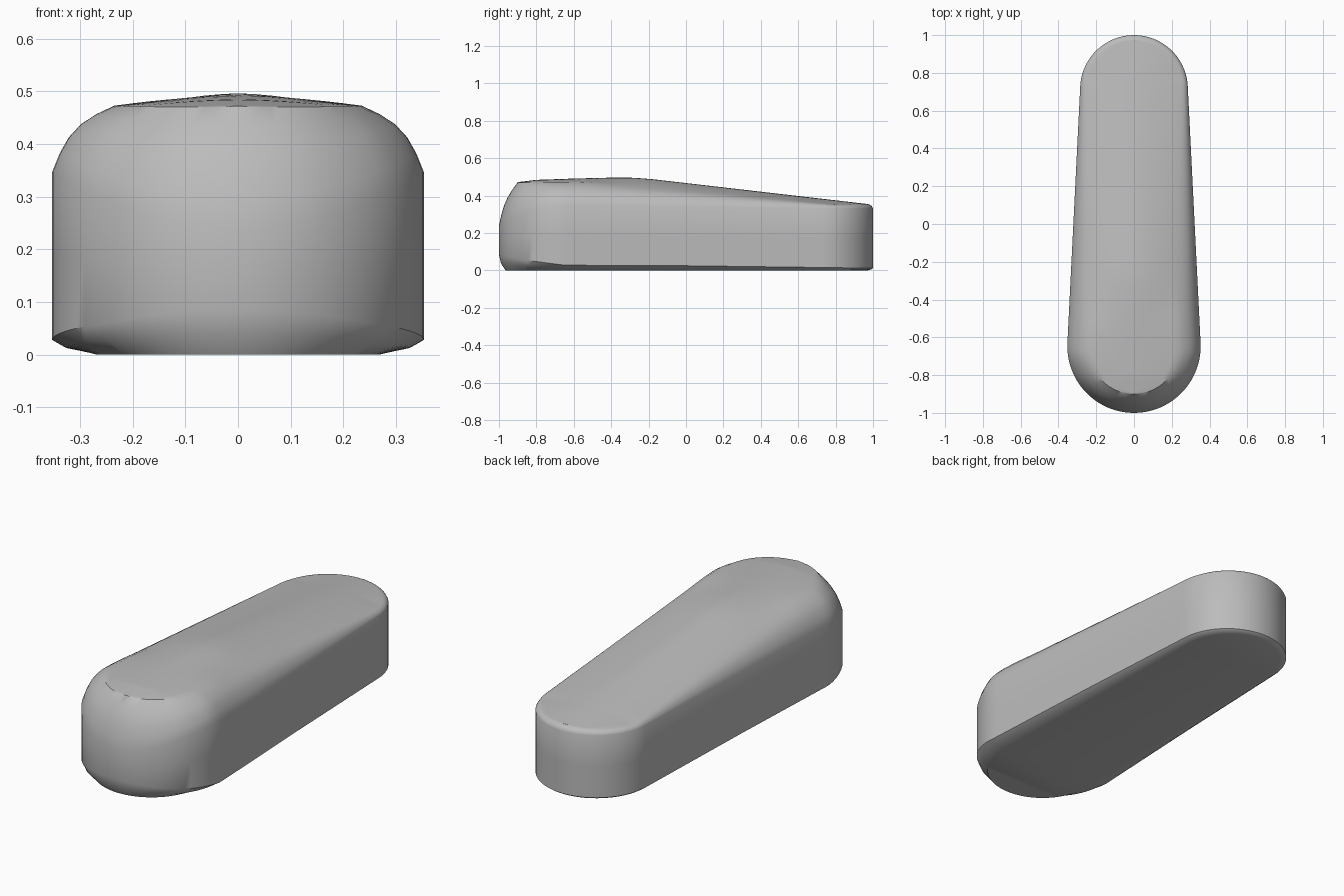
import bpy, bmesh, math

cube = bpy.data.objects.get("Cube")
if cube:
    bpy.data.objects.remove(cube, do_unlink=True)

FRONT_R, BACK_R = 0.353, 0.285
FRONT_Y, BACK_Y = FRONT_R - 1, 1 - BACK_R
ARC, SIDE, ACROSS, BEVEL = 20, 24, 14, 5


def profile(y, points):
    """Piecewise linear height or width along the length."""
    for (a, va), (b, vb) in zip(points, points[1:]):
        if y <= b:
            t = max(0, (y - a) / (b - a))
            return va + (vb - va) * t
    return points[-1][1]


# Lengthwise profiles
WALL_TOP = [(-1, .24), (-.97, .262), (-.85, .315), (-.7, .347), (-.5, .343), (1, .33)]
WALL_BASE = [(-1, .085), (-.9, .06), (-.65, .028), (0, .025), (1, .012)]
SHOULDER = [(-1, .47), (-.55, .473), (.8, .352), (1, .354)]
CROWN = [(-.9, .472), (-.8, .484), (-.6, .491), (-.4, .496), (-.3, .496),
         (-.2, .49), (.97, .355)]
INSET = [(-1, .1), (-.65, .118), (-.4, .116), (.75, .035), (1, .025)]
BASE_INSET = [(-1, .035), (-.65, .09), (.7, .04), (1, .03)]


def half_outline():
    """Right half of the tapered capsule, nose to tail: x, y, normal."""
    tilt = math.asin((FRONT_R - BACK_R) / (BACK_Y - FRONT_Y))
    turn = math.pi / 2 + tilt
    pts = []
    for i in range(ARC + 1):
        a = -math.pi / 2 + turn * i / ARC
        pts.append((FRONT_R, FRONT_Y, a))
    for i in range(1, SIDE):
        t = i / SIDE
        pts.append((FRONT_R + (BACK_R - FRONT_R) * t,
                    FRONT_Y + (BACK_Y - FRONT_Y) * t, tilt))
    for i in range(ARC + 1):
        a = tilt + (math.pi / 2 - tilt) * i / ARC
        pts.append((BACK_R, BACK_Y, a))
    return [(r * math.cos(a), cy + r * math.sin(a), math.cos(a), math.sin(a))
            for r, cy, a in pts]


def section(x, y, nx, ny):
    """Half cross-section at one outline point, underside to shoulder."""
    low, high = profile(y, WALL_BASE), profile(y, WALL_TOP)
    top, d, b = profile(y, SHOULDER), profile(y, INSET), profile(y, BASE_INSET)
    pts = [(x - nx * b, y - ny * b, 0)]
    pts.append((x - nx * b * .3, y - ny * b * .3, low * .45))
    pts += [(x, y, low), (x, y, (low + high) / 2)]
    for k in range(BEVEL + 1):
        t = k / BEVEL
        bulge = d * .14 * math.sin(math.pi * t)
        inset = d * t - bulge
        pts.append((x - nx * inset, y - ny * inset,
                    high + (top - high) * t + bulge))
    return pts


bm = bmesh.new()
rows = []
for point in half_outline():
    right = section(*point)
    left = [(-x, y, z) for x, y, z in reversed(right)]
    ex, ey, ez = right[-1]
    rise = max(0, profile(ey, CROWN) - ez)
    # Domed top between the two shoulders
    cap = []
    for k in range(1, ACROSS):
        t = 1 - 2 * k / ACROSS
        cap.append((ex * t, ey, ez + rise * (1 - abs(t) ** 1.7)))
    rows.append([bm.verts.new(p) for p in right + cap + left])

# Skin between sections; the wrap-around face makes the flat underside
for a, b in zip(rows, rows[1:]):
    for k in range(len(a)):
        n = (k + 1) % len(a)
        bm.faces.new((a[k], a[n], b[n], b[k]))
bmesh.ops.remove_doubles(bm, verts=bm.verts, dist=0.0002)
bmesh.ops.recalc_face_normals(bm, faces=bm.faces)

mesh = bpy.data.meshes.new("body")
bm.to_mesh(mesh)
bm.free()
body = bpy.data.objects.new("body", mesh)
bpy.context.collection.objects.link(body)

grey = bpy.data.materials.new("plain grey")
grey.use_nodes = True
colour = (.5, .5, .5, 1)
grey.diffuse_color = colour
grey.node_tree.nodes["Principled BSDF"].inputs["Base Color"].default_value = colour
mesh.materials.append(grey)

bpy.context.view_layer.objects.active = body
body.select_set(True)
bpy.ops.object.shade_smooth_by_angle(angle=math.radians(32))
